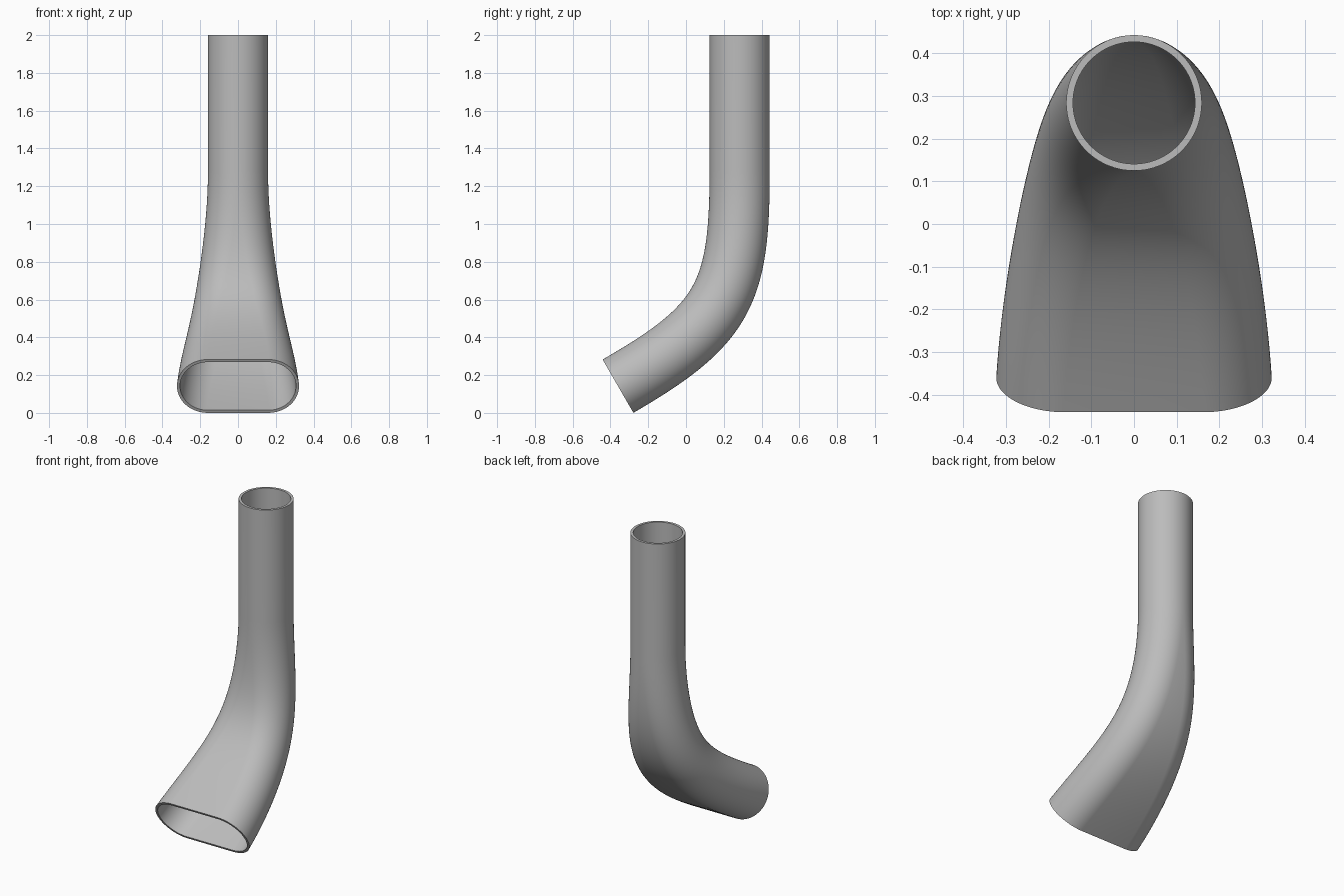
import bpy, bmesh, math
from mathutils import Vector

cube = bpy.data.objects.get("Cube")
if cube:
    bpy.data.objects.remove(cube, do_unlink=True)

SIDES, STEPS, WALL = 96, 48, 0.016
R_SLOT, R_ROUND = 0.163, 0.159
HALF_FLAT = 0.16            # half of the flat part of the slot mouth
TILT = math.radians(30)     # downward tilt of the mouth

# Grey metal
mat = bpy.data.materials.new("grey_metal")
mat.use_nodes = True
grey = (0.5, 0.5, 0.5, 1)
mat.diffuse_color = grey
mat.node_tree.nodes["Principled BSDF"].inputs["Base Color"].default_value = grey

# Centre line of the bend, from the slot mouth up to the straight pipe
mouth = Vector((0, -0.36, 0.1415))
joint = Vector((0, 0.284, 1.28))
top = Vector((0, 0.284, 2))
reach = 0.65
p0, p3 = mouth, joint
p1 = mouth + reach * Vector((0, math.cos(TILT), math.sin(TILT)))
p2 = joint - Vector((0, 0, reach))


def bend_point(t):
    u = 1 - t
    return u**3 * p0 + 3 * u * u * t * p1 + 3 * u * t * t * p2 + t**3 * p3


def bend_tangent(t):
    u = 1 - t
    return (u * u * (p1 - p0) + 2 * u * t * (p2 - p1) + t * t * (p3 - p2)).normalized()


# Stations: centre, tangent, radius and half flat width
centres = [bend_point(i / STEPS) for i in range(STEPS + 1)]
lengths = [0]
for a, b in zip(centres, centres[1:]):
    lengths.append(lengths[-1] + (b - a).length)
stations = []
for i, c in enumerate(centres):
    f = lengths[i] / lengths[-1]
    g = 1 - f
    flat = HALF_FLAT * g**3 + 3 * f * g * g * 0.135
    radius = R_SLOT + (R_ROUND - R_SLOT) * f
    stations.append((c, bend_tangent(i / STEPS), radius, flat))
stations.append((top, Vector((0, 0, 1)), R_ROUND, 0))

bm = bmesh.new()


def ring(station, inset):
    """Rounded slot section that becomes a circle when flat is zero."""
    c, tangent, radius, flat = station
    across = Vector((1, 0, 0))
    up = tangent.cross(across)
    r = radius - inset
    verts = []
    for k in range(SIDES):
        a = 2 * math.pi * (k + 0.5) / SIDES
        x = r * math.cos(a) + math.copysign(flat, math.cos(a))
        verts.append(bm.verts.new(c + x * across + r * math.sin(a) * up))
    return verts


# Outer skin going up, inner skin coming back down, closed by the two rims
rings = [ring(s, 0) for s in stations] + [ring(s, WALL) for s in reversed(stations)]
for lower, upper in zip(rings, rings[1:] + rings[:1]):
    for k in range(SIDES):
        n = (k + 1) % SIDES
        bm.faces.new((lower[k], lower[n], upper[n], upper[k]))
bmesh.ops.recalc_face_normals(bm, faces=bm.faces[:])

mesh = bpy.data.meshes.new("flared_pipe")
bm.to_mesh(mesh)
bm.free()
mesh.materials.append(mat)
pipe = bpy.data.objects.new("flared_pipe", mesh)
bpy.context.collection.objects.link(pipe)

bpy.ops.object.select_all(action='DESELECT')
pipe.select_set(True)
bpy.context.view_layer.objects.active = pipe
bpy.ops.object.shade_smooth_by_angle(angle=math.radians(30))
